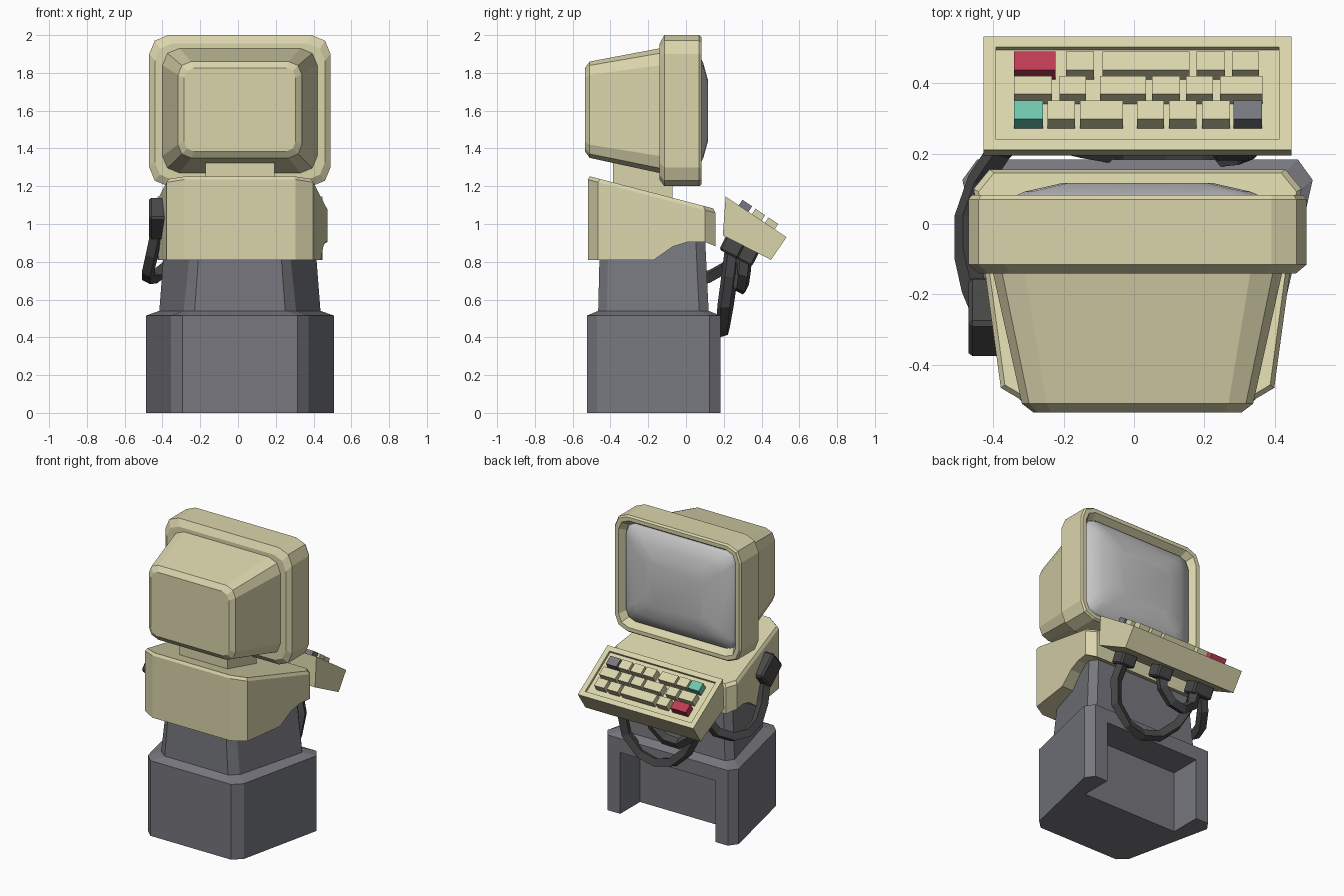
import bpy, bmesh, math
from mathutils import Vector, Matrix

if "Cube" in bpy.data.objects:
    bpy.data.objects.remove(bpy.data.objects["Cube"])

CX = 0.01  # the whole model is symmetric about this x


def material(name, r, g, b):
    m = bpy.data.materials.new(name)
    m.diffuse_color = (r, g, b, 1)
    m.use_nodes = True
    m.node_tree.nodes["Principled BSDF"].inputs["Base Color"].default_value = m.diffuse_color
    return m


BEIGE = material("beige plastic", 0.70, 0.66, 0.41)
GREY = material("grey metal", 0.185, 0.187, 0.21)
DARK = material("dark rubber", 0.065, 0.065, 0.067)
GLASS = material("screen glass", 0.56, 0.56, 0.57)
RED = material("red key", 0.52, 0.045, 0.09)
TEAL = material("teal key", 0.16, 0.56, 0.42)


def finish(name, bm, mat):
    bmesh.ops.recalc_face_normals(bm, faces=bm.faces)
    me = bpy.data.meshes.new(name)
    bm.to_mesh(me)
    bm.free()
    me.materials.append(mat)
    ob = bpy.data.objects.new(name, me)
    bpy.context.collection.objects.link(ob)
    return ob


def loft(name, rings, mat):
    """Skin a list of equal-length point rings and cap both ends."""
    bm = bmesh.new()
    vs = [[bm.verts.new(p) for p in ring] for ring in rings]
    n = len(rings[0])
    for a, b in zip(vs, vs[1:]):
        for i in range(n):
            j = (i + 1) % n
            bm.faces.new((a[i], a[j], b[j], b[i]))
    bm.faces.new(vs[0])
    bm.faces.new(vs[-1])
    return finish(name, bm, mat)


def plan(half, z, s=1.0):
    """Mirrored floor outline; z is a number or a function of y."""
    pts = [(x, y) for x, y in half] + [(-x, y) for x, y in reversed(half)]
    yc = (half[0][1] + half[-1][1]) / 2
    out = []
    for x, y in pts:
        y = yc + (y - yc) * s
        out.append((CX + x * s, y, z(y) if callable(z) else z))
    return out


def rounded(y, hw, z0, z1, r, segs=2):
    """Rounded rectangle facing y."""
    out = []
    for k, (sx, zc) in enumerate([(1, z1 - r), (-1, z1 - r), (-1, z0 + r), (1, z0 + r)]):
        for i in range(segs + 1):
            a = math.pi / 2 * (k + i / segs)
            out.append((CX + sx * (hw - r) + r * math.cos(a), y, zc + r * math.sin(a)))
    return out


def extrude_x(name, profile, x0, x1, mat):
    return loft(name, [[(x, y, z) for y, z in profile] for x in (x0, x1)], mat)


def box(name, size, matrix, mat, bevel=0.0):
    bm = bmesh.new()
    bmesh.ops.create_cube(bm, size=1)
    bmesh.ops.scale(bm, vec=size, verts=bm.verts)
    if bevel:
        bmesh.ops.bevel(bm, geom=bm.edges[:], offset=bevel, segments=1, affect='EDGES')
    bm.transform(matrix)
    return finish(name, bm, mat)


def cut(ob, cutter):
    mod = ob.modifiers.new("cut", 'BOOLEAN')
    mod.operation = 'DIFFERENCE'
    mod.solver = 'EXACT'
    mod.object = cutter
    dg = bpy.context.evaluated_depsgraph_get()
    me = bpy.data.meshes.new_from_object(ob.evaluated_get(dg))
    ob.modifiers.clear()
    ob.data = me
    bpy.data.objects.remove(cutter)


# Pedestal base with sloped ledge, and knee recess at the back
base_plan = [(.305, -.525), (.364, -.47), (.497, .125), (.455, .183)]
col_low = [(.24, -.465), (.298, -.42), (.427, .07), (.39, .12)]
col_high = [(.21, -.455), (.255, -.41), (.395, .05), (.36, .10)]
base = loft("pedestal_base", [plan(base_plan, 0), plan(base_plan, .515), plan(col_low, .54)], GREY)
cut(base, extrude_x("recess_cutter", [(-.03, -.1), (.4, -.1), (.4, .42), (-.03, .42)],
                    CX - .36, CX + .36, GREY))

# Tapered column
loft("column", [plan(col_low, .535), plan(col_high, .95)], GREY)

# Upper body: sloped top, stepped lower edge
body_plan = [(.295, -.52), (.388, -.465), (.465, .10), (.42, .155)]
slope = lambda y: 1.25 - .26 * (y + .5)
body = loft("body", [plan(body_plan, .81), plan(body_plan, lambda y: slope(y) - .02),
                     plan(body_plan, slope, .97)], BEIGE)
cut(body, extrude_x("body_cutter", [(-.17, .7), (-.17, .81), (-.07, .88), (.01, .905), (.10, .905),
                                    (.16, .88), (.3, .88), (.3, .7)], -.8, .8, BEIGE))

# Neck
box("neck", (.365, .315, .23), Matrix.Translation((CX, -.23, 1.21)), BEIGE)

# Monitor housing: rear cone, frame, recessed lip
loft("monitor_housing", [
    rounded(-.535, .295, 1.385, 1.825, .05),
    rounded(-.51, .328, 1.35, 1.86, .07),
    rounded(-.14, .41, 1.27, 1.93, .09),
    rounded(-.14, .45, 1.235, 1.955, .09),
    rounded(-.115, .48, 1.20, 2.0, .10),
    rounded(.07, .48, 1.20, 2.0, .10),
    rounded(.082, .47, 1.21, 1.99, .09),
    rounded(.082, .443, 1.235, 1.965, .075),
    rounded(.035, .415, 1.265, 1.935, .06)], BEIGE)

# Bulging screen
screen = loft("screen", [
    rounded(.03, .418, 1.26, 1.94, .07),
    rounded(.055, .405, 1.275, 1.925, .07),
    rounded(.092, .32, 1.35, 1.85, .07),
    rounded(.117, .21, 1.44, 1.76, .06)], GLASS)
for p in screen.data.polygons:
    p.use_smooth = True

# Keyboard wedge with sunken key bed
A, B = Vector((0, .21, 1.145)), Vector((0, .532, .93))
keyboard = extrude_x("keyboard", [(A.y, A.z), (B.y, B.z), (.45, .81), (.195, .94)],
                     CX - .437, CX + .437, BEIGE)
down = (B - A).normalized()
up = Vector((1, 0, 0)).cross(down)
bm = bmesh.new()
bm.from_mesh(keyboard.data)
top = max(bm.faces, key=lambda f: f.normal.dot(up))
bmesh.ops.inset_region(bm, faces=[top], thickness=.05)
bmesh.ops.inset_region(bm, faces=[top], thickness=.001, depth=-.015)
bm.to_mesh(keyboard.data)
bm.free()

# Keys: three rows of (left, right) spans, v is the distance down the slope
rows = [
    (.25, [(-.34, -.223), (-.193, -.113), (-.09, .158), (.178, .258), (.278, .354)]),
    (.167, [(-.34, -.232), (-.212, -.136), (-.096, .034), (.051, .13), (.147, .224), (.244, .365)]),
    (.083, [(-.34, -.258), (-.246, -.167), (-.153, -.031), (.008, .085), (.099, .178),
            (.193, .272), (.283, .363)])]
special = {(0, 0): RED, (2, 0): TEAL, (2, 6): GREY}
tilt = Matrix((Vector((1, 0, 0)), down, up)).transposed().to_4x4()
for r, (v, spans) in enumerate(rows):
    for k, (x0, x1) in enumerate(spans):
        pos = A + down * (v + .031) + up * .01 + Vector(((x0 + x1) / 2, 0, 0))
        box(f"key_{r}_{k}", (x1 - x0, .062, .05), Matrix.Translation(pos) @ tilt,
            special.get((r, k), BEIGE))

# Side plug on the body, rotated about x
box("side_plug", (.10, .18, .153),
    Matrix.Translation((-.42, -.265, 1.03)) @ Matrix.Rotation(math.radians(-41), 4, 'X'), DARK, .012)

# Cable sockets under the keyboard
under = Matrix.Rotation(math.radians(-27), 4, 'X')
for i, (x, y, z) in enumerate([(.28, .245, .88), (.05, .32, .84), (-.3, .27, .865)]):
    box(f"cable_socket_{i}", (.11 if i < 2 else .15, .11, .09),
        Matrix.Translation((x, y, z)) @ under, DARK, .01)


# Hanging cables, four-sided tubes
def cable(name, points, radius=.036):
    cu = bpy.data.curves.new(name, 'CURVE')
    cu.dimensions = '3D'
    cu.bevel_depth = radius
    cu.bevel_resolution = 0
    cu.use_fill_caps = True
    sp = cu.splines.new('POLY')
    sp.points.add(len(points) - 1)
    for p, co in zip(sp.points, points):
        p.co = (*co, 1)
    cu.materials.append(DARK)
    tmp = bpy.data.objects.new(name + "_path", cu)
    bpy.context.collection.objects.link(tmp)
    dg = bpy.context.evaluated_depsgraph_get()
    me = bpy.data.meshes.new_from_object(tmp.evaluated_get(dg))
    bpy.data.objects.remove(tmp)
    for p in me.polygons:
        p.use_smooth = False
    bpy.context.collection.objects.link(bpy.data.objects.new(name, me))


cable("plug_cable", [(-.43, -.24, .96), (-.455, -.18, .84), (-.475, -.09, .75), (-.475, .02, .715),
                     (-.44, .12, .72), (-.38, .21, .77), (-.33, .26, .87)])
cable("long_cable", [(.28, .24, .88), (.33, .22, .72), (.31, .2, .57), (.21, .19, .46), (.09, .19, .43),
                     (-.04, .2, .47), (-.16, .22, .58), (-.24, .24, .72), (-.27, .26, .86)])
cable("short_cable", [(.05, .32, .84), (.03, .31, .74), (-.05, .3, .67), (-.15, .29, .66),
                      (-.24, .28, .73), (-.28, .27, .86)])
